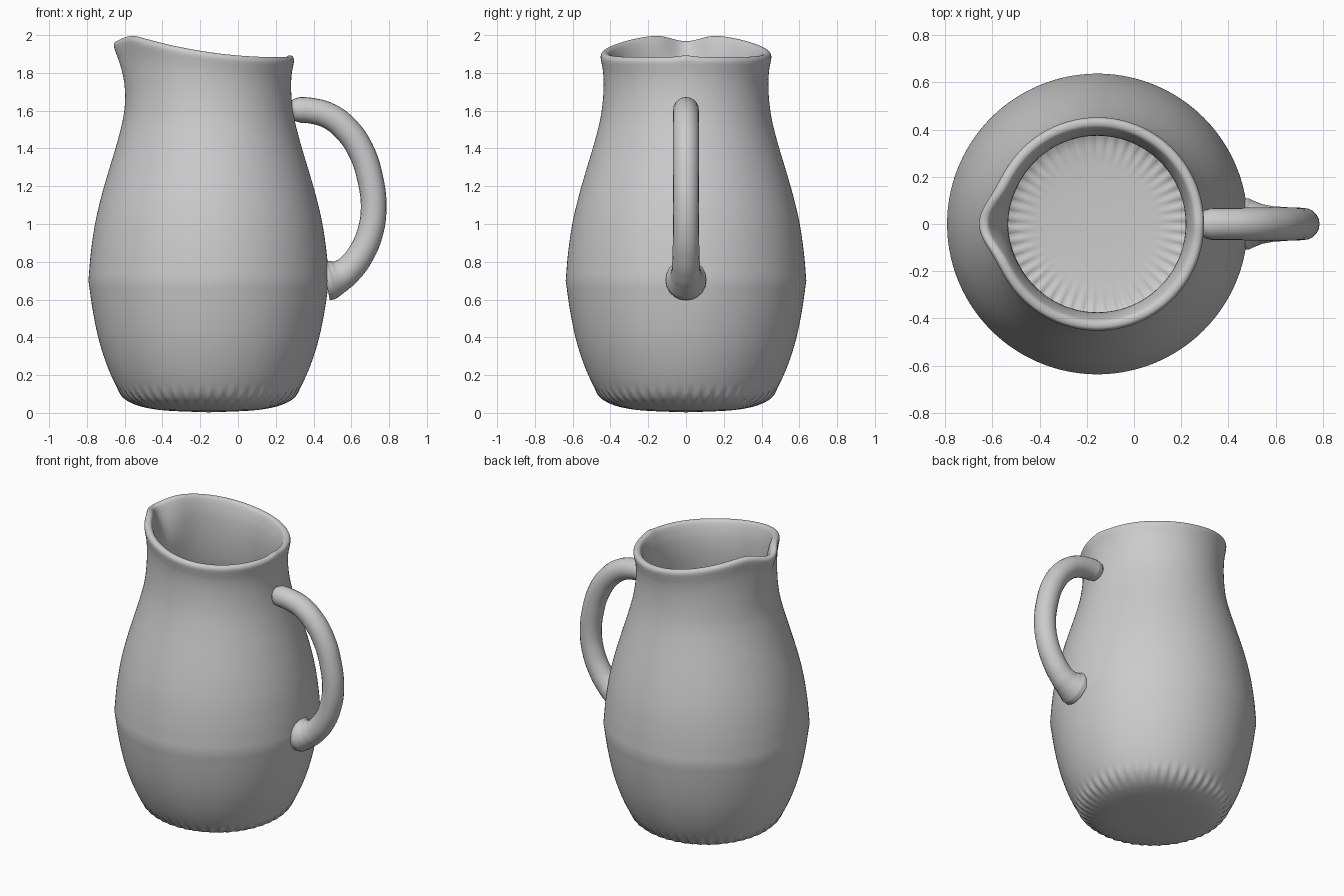
import bpy, bmesh, math
from mathutils import Vector

if "Cube" in bpy.data.objects:
    bpy.data.objects.remove(bpy.data.objects["Cube"])

CX = -0.155          # axis of the jug body
SEG = 192            # divisions around the body
FLUTES = 48          # faint ripples around the base


def spline(points, steps=4):
    """Catmull-Rom curve through 2D points."""
    p = [Vector(q) for q in points]
    p = [2 * p[0] - p[1]] + p + [2 * p[-1] - p[-2]]
    out = []
    for a, b, c, d in zip(p, p[1:], p[2:], p[3:]):
        for i in range(steps):
            t = i / steps
            out.append(0.5 * (2 * b + (c - a) * t + (2 * a - 5 * b + 4 * c - d) * t * t
                              + (3 * b - a - 3 * c + d) * t ** 3))
    return out + [p[-2]]


def smoothstep(a, b, v):
    t = min(max((v - a) / (b - a), 0), 1)
    return t * t * (3 - 2 * t)


def shape(r, z, ang):
    """Turn a profile point around the axis, adding spout, rim wave and base ripples."""
    th = abs(ang)                      # angle away from the spout (-x)
    c = math.cos(th)
    w = smoothstep(1.55, 1.88, z)
    pinch = math.exp(-(th / 0.24) ** 2)
    rim = 0.03 + 0.062 * c + 0.036 * c * c - 0.04 * pinch
    rim += 0.008 * math.exp(-((math.pi - th) / 0.12) ** 2)
    ripple = 0.005 * math.cos(FLUTES * ang) * math.exp(-((z - 0.09) / 0.035) ** 2)
    ripple *= smoothstep(0.24, 0.38, r)
    rr = r + 0.052 * pinch * w * w + ripple
    return (CX - rr * c, -rr * math.sin(ang), z + w * rim - ripple * 0.8)


# Body: outer wall to the shoulder crease, then up over the rim and down inside
lower = [(0.12, 0.007), (0.22, 0.012), (0.31, 0.023), (0.39, 0.045), (0.45, 0.085),
         (0.493, 0.15), (0.538, 0.25), (0.58, 0.38), (0.612, 0.53), (0.637, 0.70)]
upper = [(0.637, 0.70), (0.624, 0.85), (0.602, 1.0), (0.57, 1.14), (0.53, 1.28),
         (0.488, 1.42), (0.457, 1.54), (0.441, 1.64), (0.436, 1.72), (0.439, 1.78),
         (0.446, 1.82), (0.451, 1.845), (0.451, 1.862), (0.443, 1.876), (0.428, 1.88),
         (0.413, 1.875), (0.403, 1.86), (0.392, 1.83), (0.38, 1.78), (0.374, 1.70),
         (0.38, 1.60), (0.40, 1.48), (0.45, 1.32), (0.51, 1.12), (0.55, 0.92),
         (0.572, 0.70), (0.548, 0.48), (0.50, 0.28), (0.44, 0.16), (0.37, 0.10),
         (0.29, 0.083), (0.20, 0.076), (0.12, 0.073)]
profile = spline(lower)[:-1] + spline(upper)

bm = bmesh.new()
rings = []
for r, z in profile:
    rings.append([bm.verts.new(shape(r, z, -math.pi + 2 * math.pi * i / SEG))
                  for i in range(SEG)])
for a, b in zip(rings, rings[1:]):
    for i in range(SEG):
        j = (i + 1) % SEG
        bm.faces.new((a[i], a[j], b[j], b[i]))
for ring, z in ((rings[0], 0.003), (rings[-1], 0.072)):
    mid = bm.verts.new((CX, 0, z))
    for i in range(SEG):
        bm.faces.new((ring[i], ring[(i + 1) % SEG], mid))
bmesh.ops.recalc_face_normals(bm, faces=bm.faces)
mesh = bpy.data.meshes.new("jug_body")
bm.to_mesh(mesh)
bm.free()
mesh.shade_smooth()
body = bpy.data.objects.new("jug_body", mesh)
bpy.context.collection.objects.link(body)

# Handle: round tube with a rounded upper end and a flared lower foot (x, z, radius)
path = [(0.285, 1.60, 0.045), (0.30, 1.602, 0.06), (0.33, 1.604, 0.068), (0.385, 1.60, 0.068),
        (0.48, 1.573, 0.069), (0.575, 1.50, 0.07), (0.65, 1.39, 0.07), (0.70, 1.24, 0.069),
        (0.718, 1.08, 0.068), (0.698, 0.95, 0.069), (0.65, 0.84, 0.071),
        (0.59, 0.762, 0.075), (0.545, 0.728, 0.083), (0.51, 0.713, 0.097),
        (0.49, 0.707, 0.107), (0.465, 0.702, 0.108)]
curve = bpy.data.curves.new("handle", 'CURVE')
curve.dimensions = '3D'
curve.bevel_depth = 1.0
curve.bevel_resolution = 8
curve.resolution_u = 6
curve.use_fill_caps = True
sp = curve.splines.new('BEZIER')
sp.bezier_points.add(len(path) - 1)
for pt, (x, z, r) in zip(sp.bezier_points, path):
    pt.co = (x, 0, z)
    pt.radius = r
    pt.handle_left_type = pt.handle_right_type = 'AUTO'
handle = bpy.data.objects.new("handle", curve)
bpy.context.collection.objects.link(handle)
bpy.context.view_layer.objects.active = handle
handle.select_set(True)
bpy.ops.object.convert(target='MESH')
bpy.ops.object.shade_smooth_by_angle(angle=math.radians(50))
